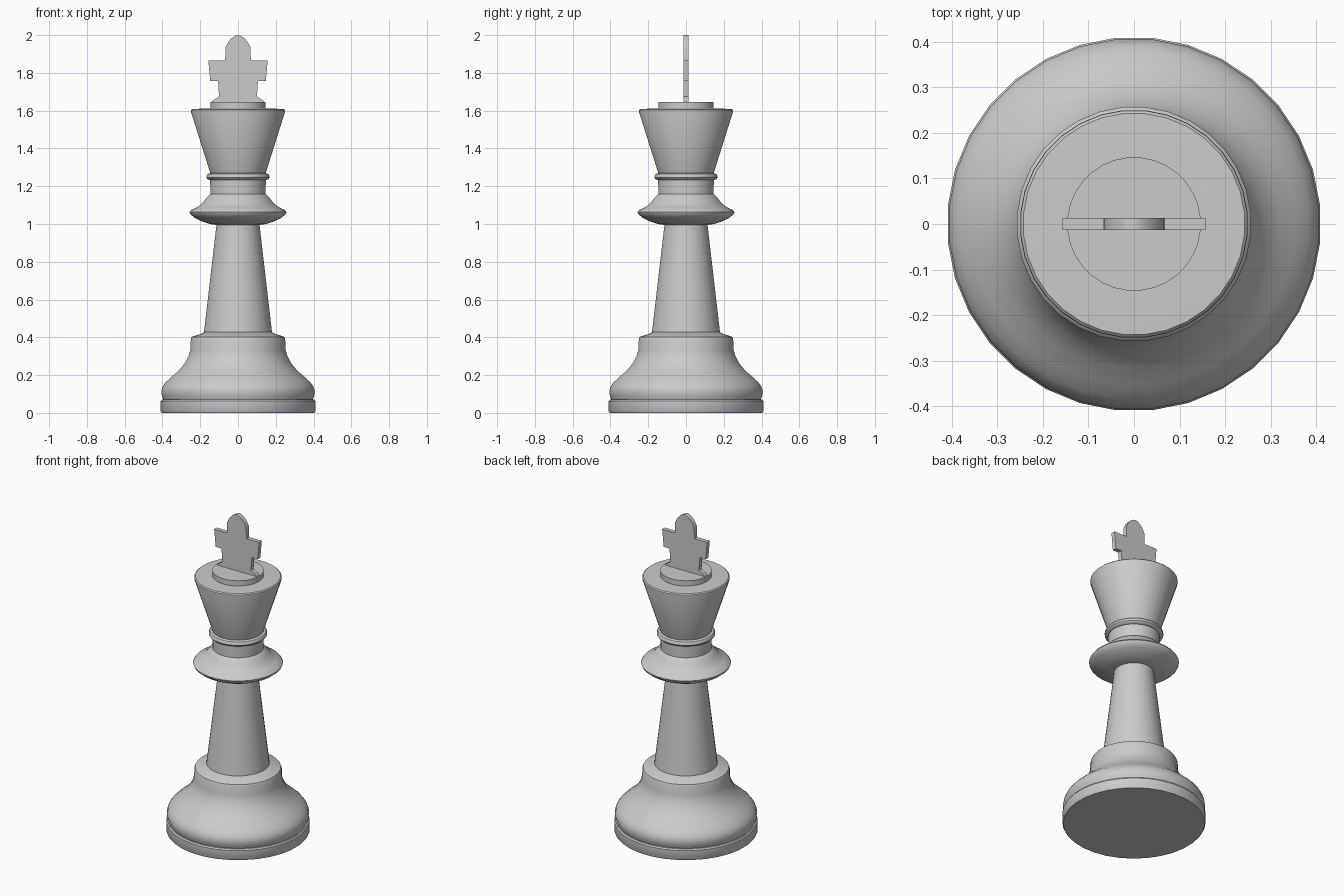
import bpy, bmesh, math

if "Cube" in bpy.data.objects:
    bpy.data.objects.remove(bpy.data.objects["Cube"])

SIDES = 32


def finish(name, bm, angle=35):
    bmesh.ops.recalc_face_normals(bm, faces=bm.faces)
    mesh = bpy.data.meshes.new(name)
    bm.to_mesh(mesh)
    bm.free()
    obj = bpy.data.objects.new(name, mesh)
    bpy.context.collection.objects.link(obj)
    bpy.ops.object.select_all(action='DESELECT')
    obj.select_set(True)
    bpy.context.view_layer.objects.active = obj
    bpy.ops.object.shade_smooth_by_angle(angle=math.radians(angle))
    return obj


def turned(name, profile):
    """Closed solid of revolution from (radius, z) points, bottom to top."""
    bm = bmesh.new()
    rings = []
    for r, z in profile:
        ring = []
        for i in range(SIDES):
            a = 2 * math.pi * (i + 0.5) / SIDES
            ring.append(bm.verts.new((r * math.cos(a), r * math.sin(a), z)))
        rings.append(ring)
    for low, high in zip(rings, rings[1:]):
        for i in range(SIDES):
            j = (i + 1) % SIDES
            bm.faces.new((low[i], low[j], high[j], high[i]))
    bm.faces.new(rings[0][::-1])
    bm.faces.new(rings[-1])
    return finish(name, bm)


# Foot disc and bell-shaped base
turned("foot_disc", [(0.406, 0), (0.411, 0.008), (0.411, 0.062), (0.405, 0.07)])
turned("base", [(0.397, 0.07), (0.405, 0.09), (0.408, 0.115), (0.402, 0.138),
                (0.385, 0.162), (0.355, 0.19), (0.317, 0.222), (0.285, 0.26),
                (0.263, 0.30), (0.253, 0.335), (0.251, 0.39), (0.246, 0.402),
                (0.235, 0.407), (0.205, 0.415), (0.18, 0.427)])

# Tapered column
turned("column", [(0.181, 0.427), (0.114, 1.0)])

# Flared collar, neck and thin ring
turned("collar", [(0.114, 0.995), (0.15, 1.0), (0.19, 1.013), (0.23, 1.033),
                  (0.254, 1.052), (0.258, 1.063), (0.25, 1.074), (0.219, 1.088),
                  (0.195, 1.105), (0.175, 1.128), (0.16, 1.148), (0.147, 1.158)])
turned("neck", [(0.147, 1.158), (0.148, 1.235)])
turned("neck_ring", [(0.148, 1.232), (0.162, 1.237), (0.168, 1.245),
                     (0.168, 1.255), (0.162, 1.264), (0.145, 1.27)])

# Flared head with top disc
turned("head", [(0.147, 1.268), (0.251, 1.596), (0.25, 1.603), (0.244, 1.609),
                (0.147, 1.612)])
turned("top_disc", [(0.147, 1.608), (0.147, 1.645)])

# Flat cross, mirrored half outline extruded along y
half = [(0.14, 1.643), (0.135, 1.652), (0.10, 1.675), (0.106, 1.757),
        (0.147, 1.757), (0.157, 1.866), (0.068, 1.866), (0.066, 1.937),
        (0.05, 1.966), (0.032, 1.985), (0.015, 1.996), (0.0, 2.0)]
outline = half + [(-x, z) for x, z in half[-2::-1]]
bm = bmesh.new()
face = bm.faces.new([bm.verts.new((x, -0.0135, z)) for x, z in outline])
extruded = bmesh.ops.extrude_face_region(bm, geom=[face], use_keep_orig=True)
for v in extruded["geom"]:
    if isinstance(v, bmesh.types.BMVert):
        v.co.y = 0.0135
finish("cross", bm)
